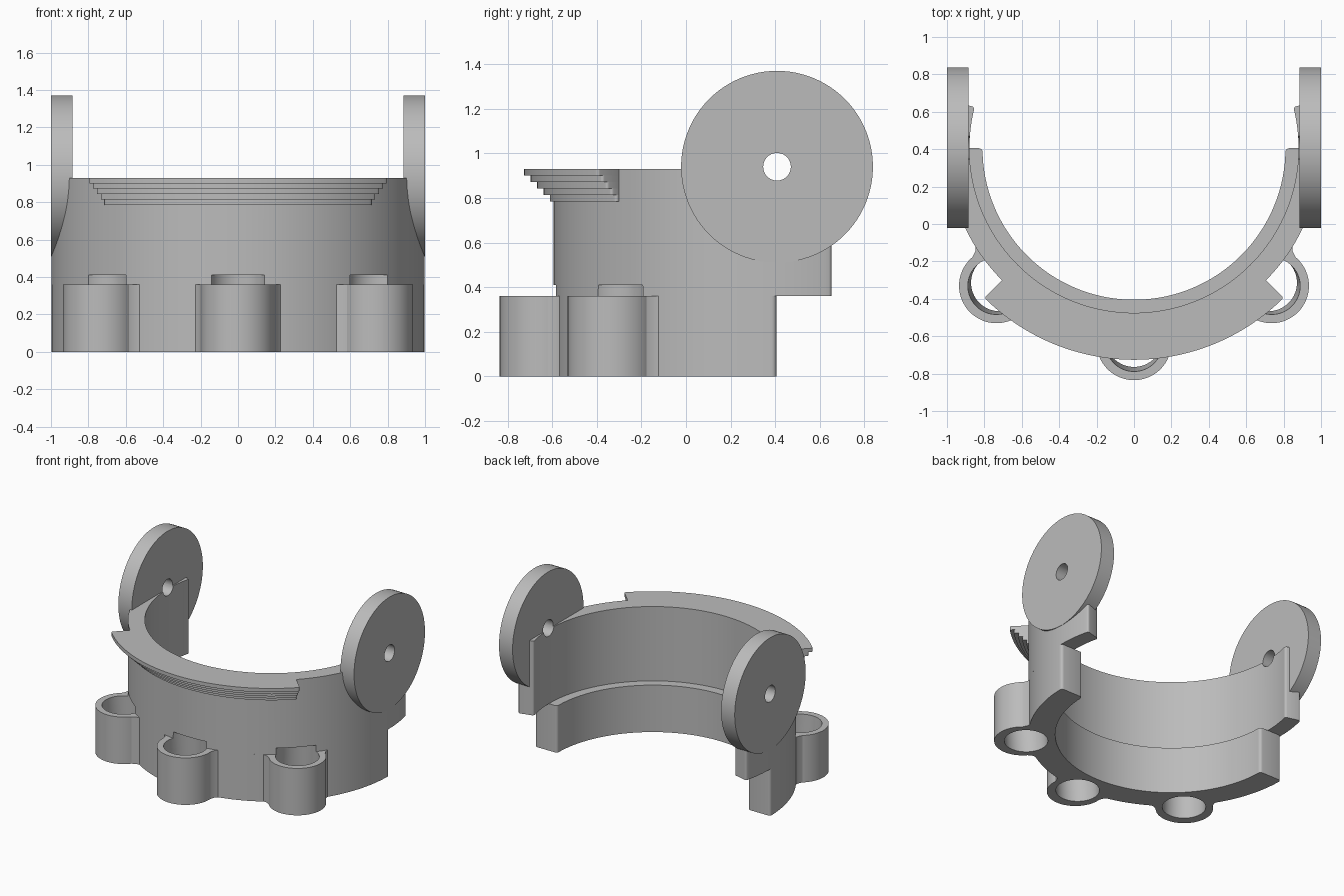
import bpy, bmesh
from math import sin, cos, radians, pi, sqrt
from mathutils import Matrix, Vector

if "Cube" in bpy.data.objects:
    bpy.data.objects.remove(bpy.data.objects["Cube"], do_unlink=True)

CY = 0.405          # centre of the ring in y
LEDGE, TOP = 0.36, 0.93
CUP_DIST = 1.04     # cup centres from the ring centre

grey = bpy.data.materials.new("plain_grey")
grey.use_nodes = True
colour = (0.5, 0.5, 0.5, 1)
grey.diffuse_color = colour
grey.node_tree.nodes["Principled BSDF"].inputs["Base Color"].default_value = colour


def arc(radius, a0, a1, n, cx=0, cy=0):
    return [Vector((cx + radius * cos(radians(a0 + (a1 - a0) * i / n)),
                    cy + radius * sin(radians(a0 + (a1 - a0) * i / n))))
            for i in range(n + 1)]


def sector(r_in, r_out, a0, a1, n=96):
    return arc(r_out, a0, a1, n, 0, CY) + arc(r_in, a1, a0, n, 0, CY)


def prism(name, poly, z0, z1, shift=(0, 0), rounding=0):
    """Extrude a flat outline; shift leans the top, rounding softens upright corners."""
    bm = bmesh.new()
    low = [bm.verts.new((p.x, p.y, z0)) for p in poly]
    high = [bm.verts.new((p.x + shift[0], p.y + shift[1], z1)) for p in poly]
    bm.faces.new(low[::-1])
    bm.faces.new(high)
    n = len(poly)
    for i in range(n):
        j = (i + 1) % n
        bm.faces.new((low[i], low[j], high[j], high[i]))
    bmesh.ops.recalc_face_normals(bm, faces=bm.faces)
    if rounding:
        sharp = [e for e in bm.edges if e.calc_face_angle() > 1
                 and abs(e.verts[0].co.z - e.verts[1].co.z) > 0.01]
        bmesh.ops.bevel(bm, geom=sharp, offset=rounding, segments=4,
                        profile=0.5, affect='EDGES')
    return finish(name, bm)


def finish(name, bm):
    mesh = bpy.data.meshes.new(name)
    bm.to_mesh(mesh)
    bm.free()
    mesh.materials.append(grey)
    ob = bpy.data.objects.new(name, mesh)
    bpy.context.collection.objects.link(ob)
    return ob


def rod(name, radius, x0, x1, y, z, n):
    """Cylinder lying along x."""
    bm = bmesh.new()
    place = Matrix.Translation(((x0 + x1) / 2, y, z)) @ Matrix.Rotation(pi / 2, 4, 'Y')
    bmesh.ops.create_cone(bm, cap_ends=True, segments=n, radius1=radius,
                          radius2=radius, depth=abs(x1 - x0), matrix=place)
    return finish(name, bm)


def cut(ob, cutter):
    mod = ob.modifiers.new("cut", 'BOOLEAN')
    mod.operation, mod.solver, mod.object = 'DIFFERENCE', 'EXACT', cutter
    bpy.context.view_layer.objects.active = ob
    bpy.ops.object.modifier_apply(modifier=mod.name)


# Half-ring walls: thick base, thinner and longer upper band
base = prism("base_ring", sector(0.81, 0.998, 180, 360), 0, LEDGE, rounding=0.02)
wall = prism("upper_wall", sector(0.88, 0.998, 165.5, 374.5, 112), LEDGE, TOP, rounding=0.015)
parts = [base, wall]
cutters = []

# Stepped lip around the front
step = (TOP - 0.785) / 5
for i in range(5):
    z = 0.785 + i * step
    parts.append(prism(f"lip_step_{i + 1}", sector(0.98, 1.015 + 0.029 * i, 225, 315, 64),
                       z, z + step, rounding=0.012))

# Three open cups with webs blending into the wall, and leaning bores
for label, angle in (("right", 225), ("front", 270), ("left", 315)):
    out = Vector((cos(radians(angle)), sin(radians(angle))))
    side = Vector((-out.y, out.x))
    centre = Vector((0, CY)) + out * CUP_DIST
    cup = prism(f"{label}_cup", arc(0.2, 0, 360, 64, *centre)[:-1], 0, LEDGE)
    web_line = [(-0.235, 0.962), (0.235, 0.962), (0.21, 0.99),
                (0.197, 1.03), (-0.197, 1.03), (-0.21, 0.99)]
    web = prism(f"{label}_cup_web",
                [Vector((0, CY)) + side * s + out * d for s, d in web_line], 0, LEDGE)
    bore = prism("bore_cutter", arc(0.152, 0, 360, 64, *(centre - out * 0.025))[:-1],
                 -0.03, 0.41, shift=out * 0.03)
    for ob in (cup, web, base, wall):
        cut(ob, bore)
    cutters.append(bore)
    parts += [cup, web]

# Side discs with a pivot hole running through disc and wall
for label, s in (("left", 1), ("right", -1)):
    disc = rod(f"{label}_disc", 0.43, s * 0.885, s * 1.0, 0.408, 0.94, 96)
    hole = rod("pivot_cutter", 0.062, s * 0.8, s * 1.1, 0.408, 0.94, 40)
    cut(disc, hole)
    cut(wall, hole)
    cutters.append(hole)
    parts.append(disc)

for ob in cutters:
    bpy.data.objects.remove(ob, do_unlink=True)

# Smooth curved faces, keep edges crisp
bpy.ops.object.select_all(action='DESELECT')
for ob in parts:
    ob.select_set(True)
bpy.context.view_layer.objects.active = base
bpy.ops.object.shade_smooth_by_angle(angle=radians(30))
